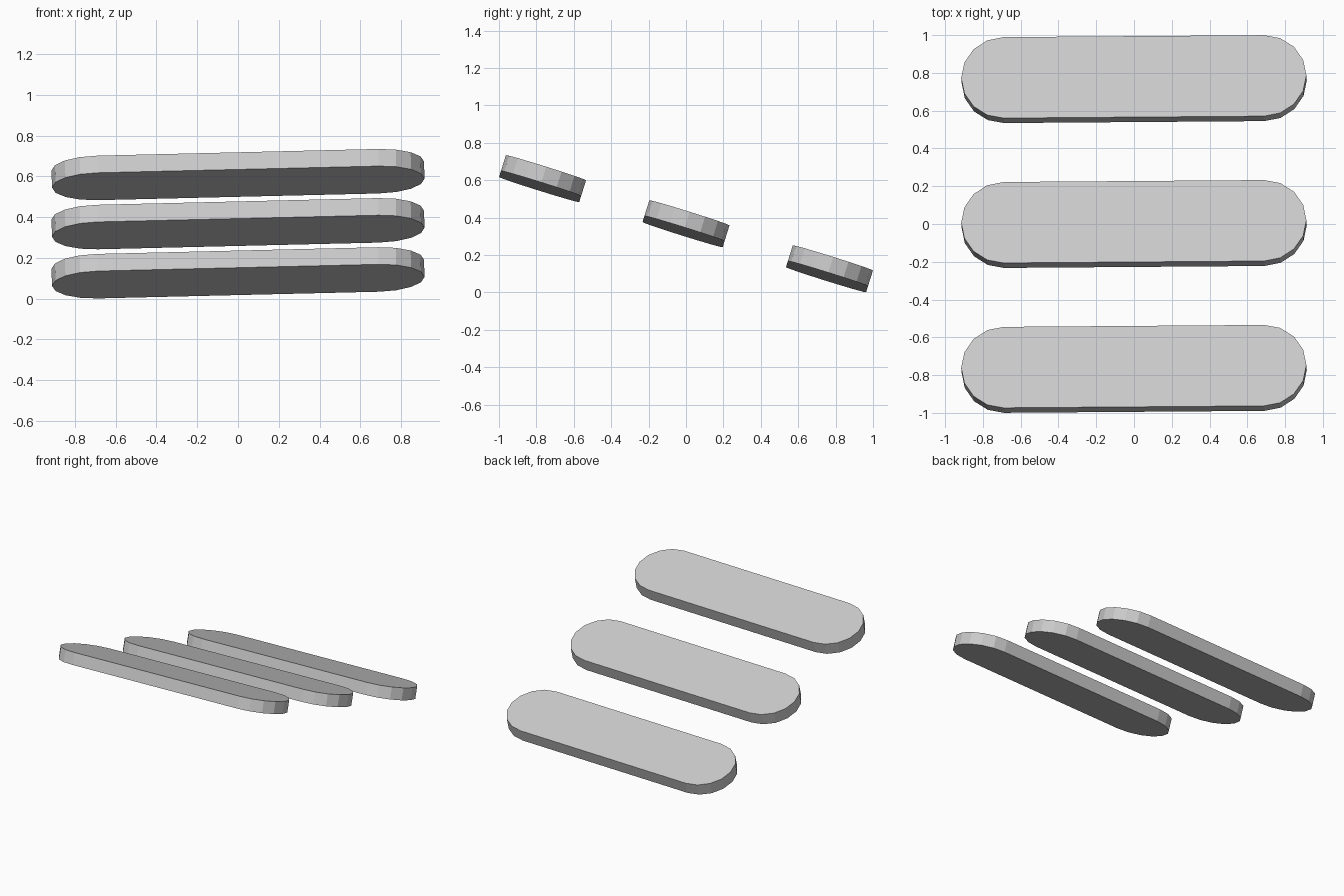
import bpy, bmesh
from math import sin, cos, pi, radians
from mathutils import Matrix

if "Cube" in bpy.data.objects:
    bpy.data.objects.remove(bpy.data.objects["Cube"])

HALF_LEN, RADIUS, THICK = 0.914, 0.2245, 0.088   # rounded slat dimensions
STEP_Y, STEP_Z, MID_Z = 0.767, 0.241, 0.3675     # slat spacing
SEGS = 8                                         # facets per rounded end


def slat(name, location):
    """Flat board with half-round ends, tilted backwards."""
    bm = bmesh.new()
    outline = []
    for side in (1, -1):
        for i in range(SEGS + 1):
            a = -pi / 2 + pi * i / SEGS
            outline.append((side * (HALF_LEN - RADIUS + RADIUS * cos(a)),
                            side * RADIUS * sin(a)))
    face = bm.faces.new([bm.verts.new((x, y, -THICK / 2)) for x, y in outline])
    ext = bmesh.ops.extrude_face_region(bm, geom=[face])
    top = [v for v in ext["geom"] if isinstance(v, bmesh.types.BMVert)]
    bmesh.ops.translate(bm, verts=top, vec=(0, 0, THICK))
    bmesh.ops.recalc_face_normals(bm, faces=bm.faces)
    mesh = bpy.data.meshes.new(name)
    bm.to_mesh(mesh)
    bm.free()
    obj = bpy.data.objects.new(name, mesh)
    obj.matrix_world = (Matrix.Translation(location)
                        @ Matrix.Rotation(radians(-17.4), 4, 'X')
                        @ Matrix.Rotation(-0.025, 4, 'Y'))
    bpy.context.collection.objects.link(obj)


# Three parallel slats stepping down towards the back
for i, name in zip((-1, 0, 1), ("front_slat", "middle_slat", "back_slat")):
    slat(name, (0, i * STEP_Y, MID_Z - i * STEP_Z))
